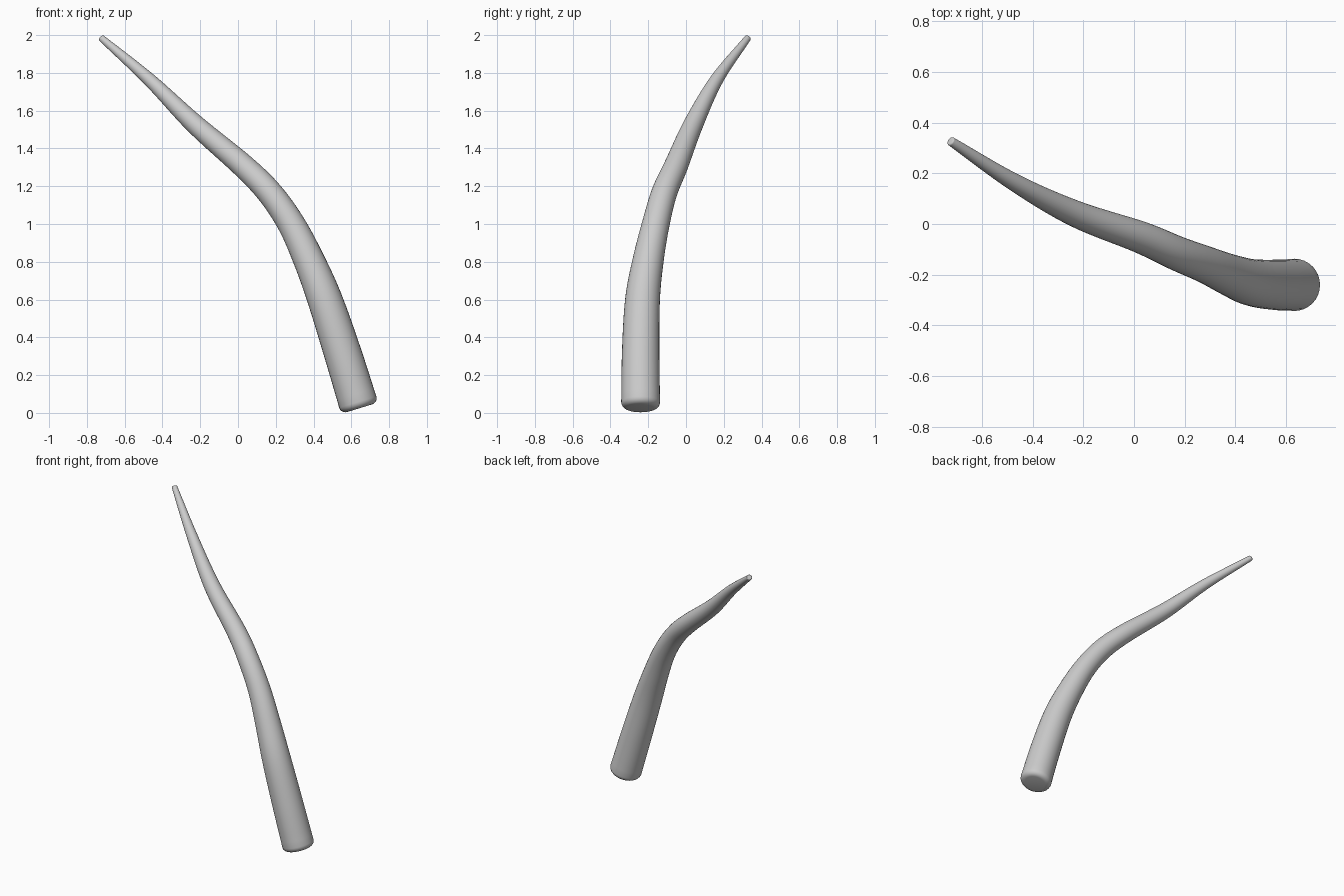
import bpy, bmesh, math
from mathutils import Vector

if "Cube" in bpy.data.objects:
    bpy.data.objects.remove(bpy.data.objects["Cube"])

# Centre line: x, y, z, radius
PATH = [(.644, -.24, .025, .103), (.553, -.24, .32, .099), (.46, -.23, .6, .092),
        (.375, -.20, .81, .082), (.282, -.16, 1.0, .073), (.168, -.115, 1.165, .068),
        (.025, -.052, 1.31, .063), (-.23, .04, 1.53, .052), (-.47, .163, 1.765, .035),
        (-.725, .328, 1.986, .018)]
SIDES, STEPS = 32, 8
pts = [Vector(p) for p in PATH]
pts = [2 * pts[0] - pts[1]] + pts + [2 * pts[-1] - pts[-2]]


def spline(a, b, c, d, t):
    return .5 * (2 * b + (c - a) * t + (2 * a - 5 * b + 4 * c - d) * t * t
                 + (3 * b - a - 3 * c + d) * t ** 3)


samples = [spline(*pts[i:i + 4], s / STEPS) for i in range(len(pts) - 3) for s in range(STEPS)]
samples.append(pts[-2])
centres = [s.xyz for s in samples]
radii = [s[3] for s in samples]

# Rounded rims at the thick base and the thin tip
d0 = (centres[1] - centres[0]).normalized()
d1 = (centres[-1] - centres[-2]).normalized()
base, tip = [], []
for k in range(6):
    a = math.pi / 2 * k / 5
    base.append((centres[0] + d0 * .034 * (1 - math.sin(a)), radii[0] - .034 * (1 - math.cos(a)), d0))
    tip.append((centres[-1] - d1 * .006 * (1 - math.sin(a)), radii[-1] - .006 * (1 - math.cos(a)), d1))
body = [(centres[i], radii[i], (centres[i + 1] - centres[i - 1]).normalized())
        for i in range(2, len(centres) - 1)]
rings = base[::-1] + body + tip

# Sweep the round section along the centre line
bm = bmesh.new()
side = Vector((0, 1, 0))
loops = []
for c, r, d in rings:
    side = (side - d * side.dot(d)).normalized()
    other = d.cross(side)
    loops.append([bm.verts.new(c + r * (side * math.cos(a) + other * math.sin(a)))
                  for a in (2 * math.pi * i / SIDES for i in range(SIDES))])
for lo, hi in zip(loops, loops[1:]):
    for i in range(SIDES):
        j = (i + 1) % SIDES
        bm.faces.new((lo[i], lo[j], hi[j], hi[i]))
bm.faces.new(loops[0][::-1])
bm.faces.new(loops[-1])
bmesh.ops.recalc_face_normals(bm, faces=bm.faces)

mesh = bpy.data.meshes.new("curved_horn")
bm.to_mesh(mesh)
bm.free()
horn = bpy.data.objects.new("curved_horn", mesh)
bpy.context.collection.objects.link(horn)
bpy.context.view_layer.objects.active = horn
horn.select_set(True)
bpy.ops.object.shade_smooth_by_angle(angle=math.radians(40))
